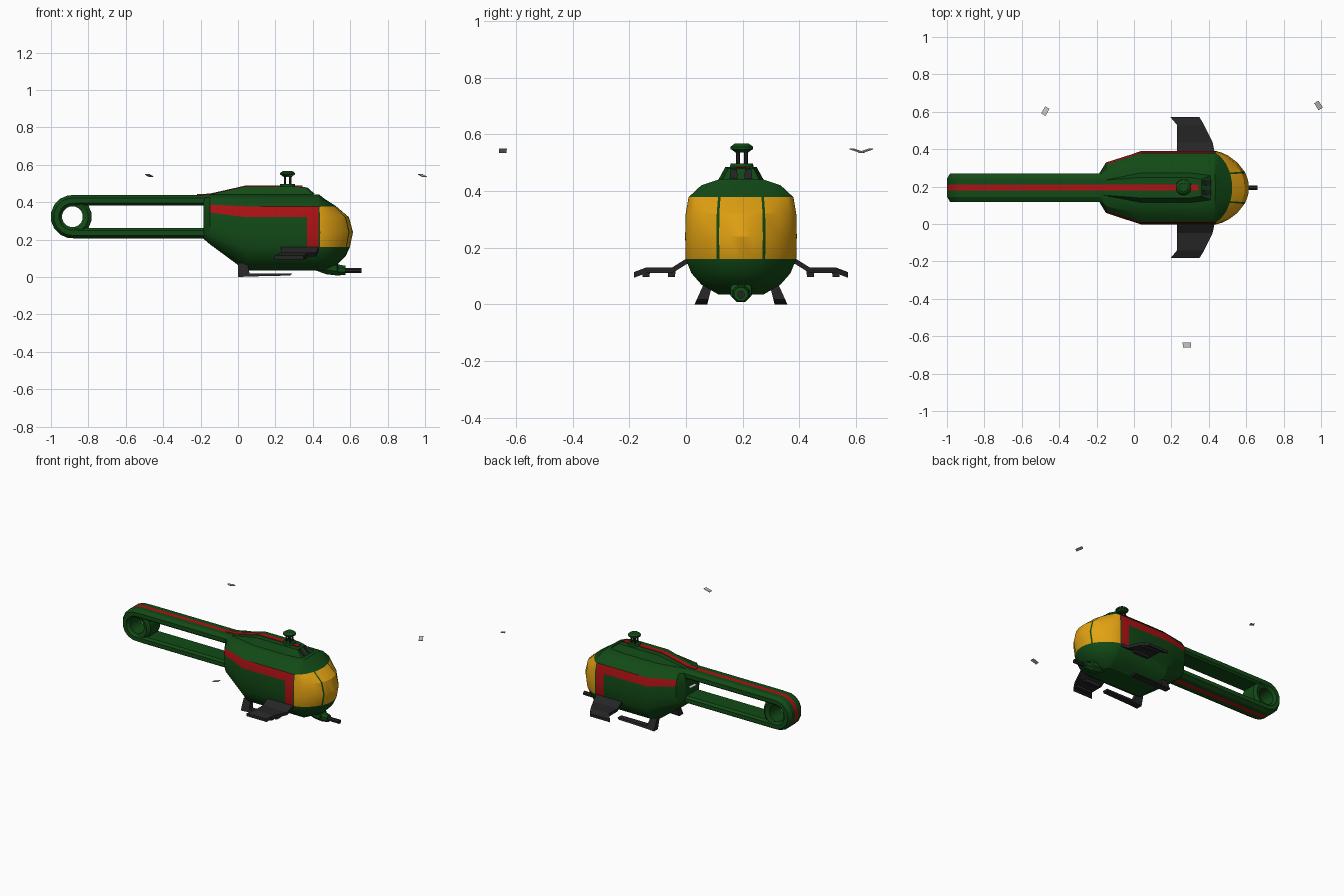
import bpy, bmesh, math
from mathutils import Vector

if "Cube" in bpy.data.objects:
    bpy.data.objects.remove(bpy.data.objects["Cube"])

CY = 0.194  # centre line of the airframe


def material(name, r, g, b):
    m = bpy.data.materials.new(name)
    m.diffuse_color = (r, g, b, 1)
    m.use_nodes = True
    m.node_tree.nodes["Principled BSDF"].inputs["Base Color"].default_value = m.diffuse_color
    return m


GREEN = material("dark green", 0.006, 0.068, 0.008)
RED = material("red", 0.42, 0.006, 0.007)
AMBER = material("amber glass", 0.76, 0.36, 0.006)
BLACK = material("charcoal", 0.018, 0.018, 0.019)
GREY = material("light grey", 0.55, 0.55, 0.55)


def make(name, verts, faces, mats, idx=None, smooth=None):
    me = bpy.data.meshes.new(name)
    me.from_pydata([tuple(v) for v in verts], [], faces)
    for m in mats:
        me.materials.append(m)
    if idx:
        for p, i in zip(me.polygons, idx):
            p.material_index = i
    bm = bmesh.new()
    bm.from_mesh(me)
    bmesh.ops.recalc_face_normals(bm, faces=bm.faces)
    bm.to_mesh(me)
    bm.free()
    ob = bpy.data.objects.new(name, me)
    bpy.context.collection.objects.link(ob)
    if smooth:
        bpy.ops.object.select_all(action='DESELECT')
        ob.select_set(True)
        bpy.context.view_layer.objects.active = ob
        bpy.ops.object.shade_smooth_by_angle(angle=math.radians(smooth))
    return ob


def loft(name, rings, mats, rule=None, smooth=None, closed=False):
    """Skin closed rings of points; rule(k) picks the colour of ring edge k."""
    n, m = len(rings[0]), len(rings)
    verts = [v for r in rings for v in r]
    faces, idx = [], []
    for i in range(m if closed else m - 1):
        for k in range(n):
            a, b, j = i * n, ((i + 1) % m) * n, (k + 1) % n
            faces.append((a + k, a + j, b + j, b + k))
            idx.append(rule(k) if rule else 0)
    if not closed:
        faces += [tuple(range(n)), tuple(range((m - 1) * n, m * n))]
        idx += [0, 0]
    return make(name, verts, faces, mats, idx, smooth)


def rod(name, a, b, r1, r2, mat, n=8):
    a, b = Vector(a), Vector(b)
    q = (b - a).to_track_quat('Z', 'Y')
    rings = [[p + q @ Vector((r * math.cos(t), r * math.sin(t), 0))
              for t in [2 * math.pi * (k + .5) / n for k in range(n)]]
             for p, r in ((a, r1), (b, r2))]
    return loft(name, rings, [mat], smooth=30 if n > 10 else None)


# Fuselage: half sections (half width, height) run back to front, then wrap the nose
full = [(.08, .035), (.14, .07), (.175, .11), (.195, .16), (.197, .24),
        (.195, .32), (.185, .378), (.14, .42), (.08, .44)]
mid = [(.05, .175), (.08, .185), (.1, .2), (.12, .22), (.13, .27),
       (.135, .345), (.125, .387), (.1, .425), (.06, .44)]
rear = [(.05, .205), (.06, .21), (.07, .22), (.075, .24), (.077, .3),
        (.077, .355), (.075, .39), (.065, .425), (.045, .44)]
reach = [.03, .105, .145, .168, .185, .163, .095, .03, .005]
cols = [[(x, w, z) for w, z in s] for x, s in
        ((-.185, rear), (-.15, mid), (.04, full), (.37, full))]
for deg in (90, 84, 72, 60, 43, 26, 23, 12, 0):
    c, s = max(0, math.cos(math.radians(deg))) ** 1.3, math.sin(math.radians(deg))
    cols.append([(.43 + d * c, w * s, z) for (w, z), d in zip(full, reach)])
cols += [[(x, -y, z) for x, y, z in c] for c in cols[-2::-1]]
NL, NC = 9, len(cols)
verts = [(x, y + CY, z) for c in cols for x, y, z in c]
faces, idx = [], []
for i in range(NC - 1):
    ii = min(i, NC - 2 - i)
    for j in range(NL - 1):
        a = i * NL + j
        faces.append((a, a + NL, a + NL + 1, a + 1))
        glass = j in (3, 4, 5) and ii >= 5 and ii != 9
        red = (j == 5 and ii in (1, 2)) or (ii == 3 and j in (3, 4, 5))
        idx.append(2 if glass else 1 if red else 0)
for j in (0, NL - 1):                      # belly and roof
    for i in range(NC // 2):
        f = [i, i + 1, NC - 2 - i, NC - 1 - i]
        faces.append(tuple(k * NL + j for k in dict.fromkeys(f)))
        idx.append(0)
faces.append(tuple(range(NL)) + tuple((NC - 1) * NL + j for j in range(NL - 1, -1, -1)))
idx.append(0)
make("fuselage", verts, faces, [GREEN, RED, AMBER], idx, 25)

# Engine cowling on the roof
loft("engine_cowling",
     [[(x, CY + w, .43), (x + d, CY + t, z), (x + d, CY - t, z), (x, CY - w, .43)]
      for x, d, w, t, z in ((-.16, 0, .045, .04, .441), (.04, 0, .085, .055, .485),
                            (.3, 0, .085, .055, .485), (.42, -.06, .07, .045, .48))], [GREEN])
for s in (1, -1):
    loft("air_intake", [[(x, CY + s * y, z) for y in (.012, .04)] +
                        [(x - .04, CY + s * y, z + .035) for y in (.036, .014)]
                        for x, z in ((.38, .443), (.412, .443))], [BLACK])

# Red stripe along the roof
loft("roof_stripe", [[(x, CY - .016, z - .004), (x, CY + .016, z - .004),
                      (x, CY + .016, z + .003), (x, CY - .016, z + .003)]
                     for x, z in ((-.22, .44), (-.15, .443), (.04, .486), (.345, .486))], [RED])

# Tail boom: one beam swept out, around the tail and back
TX, TZ, R = -.885, .3225, .1165
path = [((-.15, TZ), (0, 1)), ((TX + .03, TZ), (0, 1))]
path += [((TX, TZ), (math.cos(t), math.sin(t)))
         for t in [math.radians(90 + d) for d in (12, 34, 56, 78, 102, 124, 146, 168)]]
path += [((TX + .03, TZ), (0, -1)), ((-.17, TZ), (0, -1))]
half = [(.016, 0), (.05, 0), (.076, -.016), (.076, -.044), (.06, -.056)]
sect = half + [(-u, t) for u, t in half[::-1]]
loft("tail_boom", [[(px + dx * (R + t), CY + u, pz + dz * (R + t)) for u, t in sect]
                   for (px, pz), (dx, dz) in path],
     [GREEN, RED], lambda k: 1 if k == 9 else 0, 25)

# Tail rotor duct
rings = []
for k in range(16):
    t = 2 * math.pi * (k + .5) / 16
    rings.append([(TX + r * math.cos(t), CY + y, TZ + r * math.sin(t))
                  for r, y in ((.056, -.06), (.085, -.07), (.104, -.055),
                               (.104, .055), (.085, .07), (.056, .06))])
loft("tail_duct", rings, [GREEN], smooth=30, closed=True)

# Rotor mast and cap
MX, MY = .265, .197
rod("mast_base", (MX, MY, .475), (MX, MY, .497), .045, .04, GREEN, 16)
for k in range(4):
    t = math.radians(45 + 90 * k)
    px, py = MX + .02 * math.cos(t), MY + .02 * math.sin(t)
    rod("mast_post", (px, py, .48), (px, py, .55), .007, .007, BLACK, 6)
rod("mast_collar", (MX, MY, .535), (MX, MY, .547), .022, .038, GREEN, 16)
rod("mast_rim", (MX, MY, .547), (MX, MY, .556), .041, .041, GREEN, 16)
rod("mast_cap", (MX, MY, .556), (MX, MY, .568), .041, .024, GREEN, 16)

# Rotor blade tips, pitched about the blade axis
for k in range(3):
    t = math.radians(31.2 + 120 * k)
    d, e = Vector((math.cos(t), math.sin(t), 0)), Vector((-math.sin(t), math.cos(t), 0))
    loft("blade_tip", [[Vector((MX, MY, .542)) + d * r + e * u + Vector((0, 0, u * .28 + h))
                        for u, h in ((-.022, -.002), (.022, -.002), (.022, .002), (-.022, .002))]
                       for r in (.83, .857)], [GREY])

for s, side in ((1, "left"), (-1, "right")):
    # Stub wing with two small pylons
    loft(side + "_wing", [[(a, CY + s * y, z), (b, CY + s * y, z),
                           (b, CY + s * y, z - .02), (a, CY + s * y, z - .02)]
                          for y, a, b, z in ((.17, .23, .43, .172), (.195, .23, .43, .16),
                                             (.243, .23, .42, .13), (.335, .23, .375, .13),
                                             (.377, .195, .35, .114))], [BLACK])
    for y in (.245, .335):
        loft(side + "_pylon", [[(x, CY + s * (y + u), z) for u, z in
                                ((-.014, .118), (.014, .118), (.012, .096), (-.012, .096))]
                               for x in (.25, .37)], [BLACK])
    # Landing skid leaning outward
    prof = [(0, 0), (0, .075), (.05, .075), (.062, .018), (.29, .018), (.28, .008), (.06, .003)]
    loft(side + "_skid", [[(x, CY + s * (y + (.075 - z) * k), z) for x, z in prof]
                          for y, k in ((.1, .25), (.13, .45))], [BLACK])

# Nose turret and gun barrel
loft("nose_turret", [[(x, CY + r * math.cos(t), z + r * math.sin(t))
                      for t in [math.radians(22.5 + 45 * k) for k in range(8)]]
                     for x, z, r in ((.41, .065, .03), (.47, .055, .043), (.53, .045, .04),
                                     (.535, .038, .032), (.575, .036, .026))], [GREEN])
rod("gun_barrel", (.56, CY, .034), (.66, CY, .034), .014, .014, BLACK)
